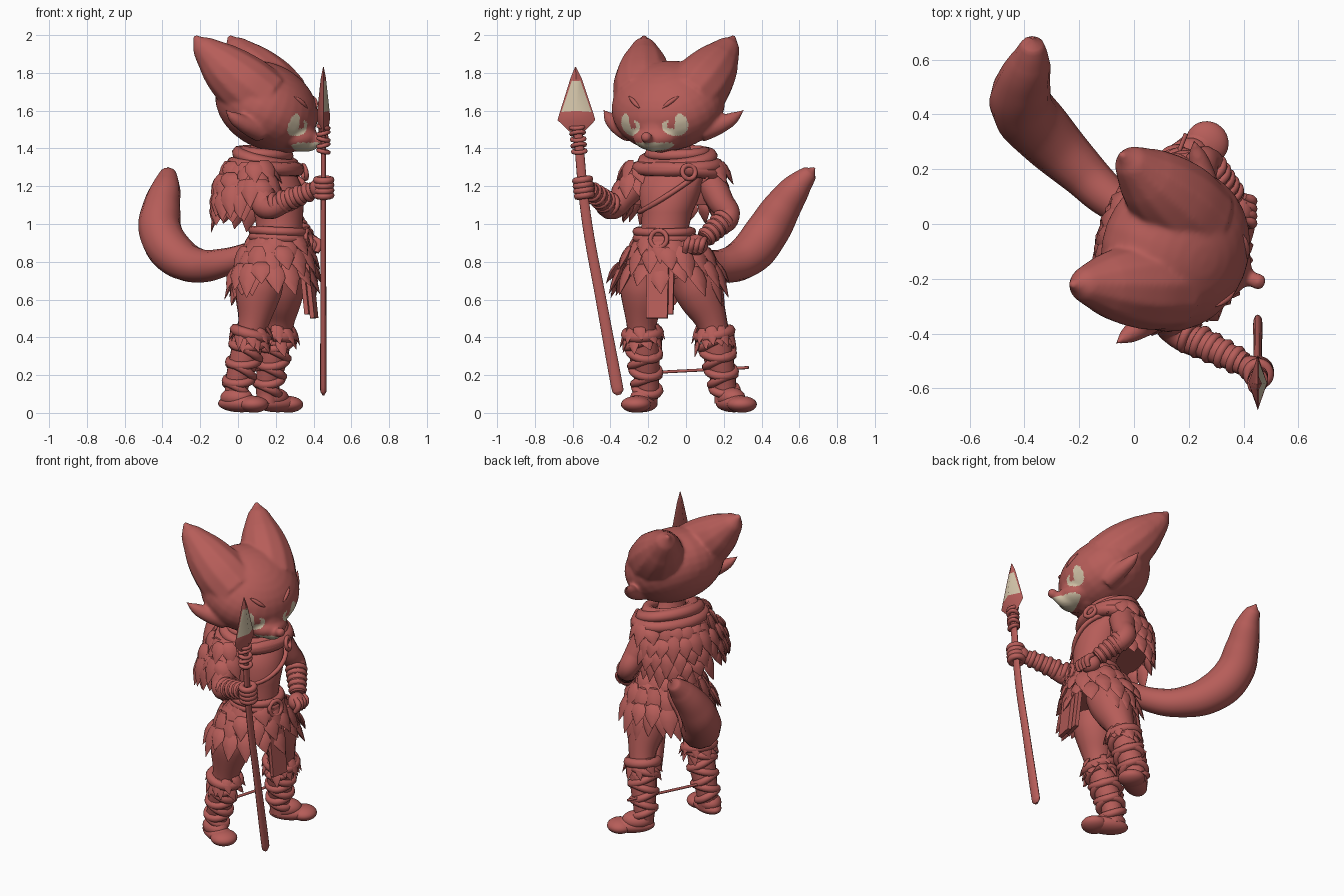
import bpy, bmesh, math, random
from mathutils import Matrix, Vector

random.seed(4)
if "Cube" in bpy.data.objects:
    bpy.data.objects.remove(bpy.data.objects["Cube"])


def material(name, rgb):
    m = bpy.data.materials.new(name)
    m.use_nodes = True
    m.diffuse_color = (*rgb, 1)
    m.node_tree.nodes["Principled BSDF"].inputs["Base Color"].default_value = (*rgb, 1)
    return m


RED = material("dusty red", (0.47, 0.11, 0.10))
CREAM = material("cream", (0.66, 0.56, 0.40))
YAW = math.radians(-21)      # the whole figure is turned a little
TURN = Matrix.Rotation(YAW, 4, 'Z')
made = []


def select(obs):
    bpy.ops.object.select_all(action='DESELECT')
    for o in obs:
        o.select_set(True)
    bpy.context.view_layer.objects.active = obs[0]


def finish(ob, name):
    ob.name = name
    ob.data.materials.clear()
    ob.data.materials.append(RED)
    made.append(ob)
    return ob


def link(name, data):
    ob = bpy.data.objects.new(name, data)
    bpy.context.collection.objects.link(ob)
    return ob


def from_bmesh(name, bm):
    bmesh.ops.recalc_face_normals(bm, faces=bm.faces)
    me = bpy.data.meshes.new(name)
    bm.to_mesh(me)
    bm.free()
    return finish(link(name, me), name)


def tube(name, pts):
    """Smooth tube through (x, y, z, radius) points."""
    cu = bpy.data.curves.new(name, 'CURVE')
    cu.dimensions, cu.bevel_depth, cu.bevel_resolution = '3D', 1, 4
    cu.use_fill_caps, cu.resolution_u = True, 8
    sp = cu.splines.new('BEZIER')
    sp.radius_interpolation = 'CARDINAL'
    sp.bezier_points.add(len(pts) - 1)
    for bp, p in zip(sp.bezier_points, pts):
        bp.co, bp.radius = p[:3], p[3]
        bp.handle_left_type = bp.handle_right_type = 'AUTO'
    ob = link(name, cu)
    select([ob])
    bpy.ops.object.convert(target='MESH')
    return finish(bpy.context.object, name)


def ball(name, loc, size, yaw=0.0, pitch=0.0):
    bpy.ops.mesh.primitive_uv_sphere_add(segments=28, ring_count=16, location=loc, rotation=(0, pitch, yaw))
    bpy.context.object.scale = size
    return finish(bpy.context.object, name)


def ring(name, loc, axis, big, small, stretch=1.0):
    """Torus around an axis, stretched sideways."""
    bpy.ops.mesh.primitive_torus_add(major_radius=big, minor_radius=small, major_segments=32, minor_segments=8)
    ob = bpy.context.object
    rot = Vector((0, 0, 1)).rotation_difference(Vector(axis)).to_matrix().to_4x4()
    ob.matrix_world = Matrix.Translation(loc) @ rot @ TURN @ Matrix.Diagonal((1, stretch, 1, 1))
    return finish(ob, name)


def oval(cx, cy, z, ru, rv, a, yaw=YAW):
    p = Vector((ru * math.cos(a), rv * math.sin(a), 0))
    return Vector((cx, cy, z)) + Matrix.Rotation(yaw, 3, 'Z') @ p


def loft(name, rings, sides=28, yaw=YAW):
    """Skin over stacked ovals (cx, cy, z, ru, rv)."""
    bm = bmesh.new()
    rows = [[bm.verts.new(oval(*r, math.tau * i / sides, yaw)) for i in range(sides)] for r in rings]
    for a, b in zip(rows, rows[1:]):
        for i in range(sides):
            j = (i + 1) % sides
            bm.faces.new((a[i], a[j], b[j], b[i]))
    bm.faces.new(rows[0])
    bm.faces.new(rows[-1])
    return from_bmesh(name, bm)


def tufts(name, rows, start=0, end=360):
    """Pointed fur locks hanging from ovals (cx, cy, z, ru, rv, count, length, flare, width)."""
    bm = bmesh.new()
    for k, (cx, cy, z, ru, rv, n, length, flare, width) in enumerate(rows):
        for i in range(n):
            a = math.radians(start + (end - start) * (i + 0.5 * (k % 2) + 0.25) / n)
            p = oval(cx, cy, z + random.uniform(-.02, .02), ru, rv, a)
            out = (p - Vector((cx, cy, p.z))).normalized()
            side = Vector((-out.y, out.x, 0))
            drop = length * random.uniform(0.75, 1.25)
            sections = []
            for s, w in ((0, .25), (.2, .45), (.45, .48), (.75, .25), (1, .02)):
                c = p + out * flare * s + side * .02 * s * s - Vector((0, 0, drop * s))
                sections.append([bm.verts.new(c + width * w * (side * math.cos(t) + out * .4 * math.sin(t)))
                                 for t in (j * math.tau / 6 for j in range(6))])
            for lo, hi in zip(sections, sections[1:]):
                for j in range(6):
                    bm.faces.new((lo[j], lo[j - 1], hi[j - 1], hi[j]))
            bm.faces.new(sections[0])
            bm.faces.new(sections[-1])
    return from_bmesh(name, bm)


# Head, built in its own frame facing +x, then turned
parts = [ball("skull", (.012, 0, 1.625), (.285, .305, .22), 0, math.radians(32)),
         tube("muzzle", [(.08, 0, 1.53, .15), (.2, 0, 1.475, .11), (.275, 0, 1.44, .055), (.33, 0, 1.452, .022)]),
         ball("jaw", (.19, 0, 1.455), (.11, .125, .07)),
         ball("nose", (.335, 0, 1.46), (.03, .032, .03))]
for s in (-1, 1):
    parts.append(tube("ear", [(.05, s * .12, 1.65, .165), (-.075, s * .172, 1.76, .158), (-.185, s * .212, 1.865, .115),
                              (-.265, s * .243, 1.95, .058), (-.3, s * .256, 1.997, .012)]))
    parts.append(tube("cheek_tuft", [(.06, s * .2, 1.49, .06), (0, s * .3, 1.53, .047), (-.04, s * .355, 1.565, .032),
                                     (-.07, s * .4, 1.605, .006)]))
select(parts)
bpy.ops.object.join()
head = bpy.context.object
bpy.ops.object.transform_apply(location=True, rotation=True, scale=True)
made = [head]
rm = head.modifiers.new("blend", 'REMESH')
rm.mode, rm.voxel_size = 'VOXEL', 0.0085
sm = head.modifiers.new("soften", 'SMOOTH')
sm.factor, sm.iterations = 0.5, 16
select([head])
bpy.ops.object.convert(target='MESH')
head = bpy.context.object
finish(head, "head")
made.pop()
head.data.materials.append(CREAM)

# Cream eyes with slanted irises, cream chin
for f in head.data.polygons:
    u, v, z = f.center
    v = abs(v)
    eye = ((v - .125) / .065) ** 2 + ((z - 1.53) / .063) ** 2 < 1 and z < 1.495 + v * .6
    iris = abs(v - .11 - (z - 1.53) * .2) < .017 and z > 1.505
    chin = z < 1.43 and u > .19 and v < .105
    f.material_index = int(u > .05 and ((eye and not iris) or chin))

# Brows laid on the forehead
brows = []
for s in (-1, 1):
    path = []
    for v, z, r in ((.065, 1.615, .004), (.09, 1.635, .011), (.12, 1.66, .01), (.14, 1.675, .003)):
        hit, loc, _, _ = head.ray_cast(Vector((1, s * v, z)), Vector((-1, 0, 0)))
        path.append((loc.x if hit else .25, s * v, z, r))
    brows.append(tube("brow", path))
for ob in [head] + brows:
    ob.matrix_world = Matrix.Translation((.14, -.09, 0)) @ TURN

# Torso, neck, belt and strap
loft("torso", [(.2, -.11, .78, .13, .16), (.215, -.115, .88, .135, .15), (.22, -.112, .97, .12, .125),
               (.215, -.1, 1.06, .13, .135), (.195, -.085, 1.17, .155, .17), (.165, -.065, 1.26, .14, .18),
               (.14, -.05, 1.33, .08, .1), (.14, -.06, 1.45, .07, .07)])
for i in range(2):
    ring("belt", (.215, -.115, .925 + .035 * i), (.05, 0, 1), .137, .024, 1.06)
ring("belt_ring", (.372, -.145, .92), (.93, -.3, .1), .045, .013)
ring("chest_strap", (.19, -.085, 1.17), (.05, -.55, .83), .168, .014, 1.15)
ring("brooch", (.35, .015, 1.275), (.93, .3, .2), .036, .013)
for k, z in enumerate((.71, .73)):
    bpy.ops.mesh.primitive_cube_add(size=1, location=(.382 - .03 * k, -.15 + .03 * k, z),
                                    rotation=(0, math.radians(-6), YAW / 2))
    cloth = finish(bpy.context.object, "front_cloth")
    cloth.scale = (.024, .115, .42)
    bv = cloth.modifiers.new("round", 'BEVEL')
    bv.width, bv.segments = .01, 2

# Scarf folds around the neck
for z, big, small, lean in ((1.265, .18, .036, -.16), (1.305, .178, .038, .1), (1.345, .155, .036, .25), (1.375, .13, .03, .1)):
    ring("scarf_fold", (.145, -.045, z), (lean, -lean * .5, 1), big - .015, small, 1.25)

# Fur mantle on shoulders and back
loft("mantle", [(.12, -.05, 1.36, .09, .12), (.1, -.06, 1.3, .15, .22), (.08, -.065, 1.2, .165, .27),
                (.06, -.065, 1.1, .15, .25)])
tufts("mantle_fur", [(.1, -.06, 1.32, .15, .21, 12, .13, .05, .11), (.085, -.06, 1.26, .165, .25, 14, .13, .055, .11),
                     (.075, -.065, 1.19, .165, .275, 14, .14, .045, .11), (.06, -.06, 1.12, .16, .25, 12, .13, .035, .105)],
      68, 292)
tufts("near_shoulder_fur", [(.1, -.23, 1.32, .07, .08, 8, .12, .06, .1), (.1, -.26, 1.25, .085, .095, 9, .13, .055, .1)])
tufts("far_shoulder_fur", [(.17, .11, 1.32, .07, .08, 8, .11, .06, .1)])

# Fur skirt
loft("skirt", [(.215, -.115, .95, .13, .14), (.2, -.105, .87, .165, .215), (.18, -.09, .76, .17, .26)])
tufts("skirt_fur", [(.21, -.11, .93, .135, .155, 13, .15, .065, .11), (.2, -.1, .87, .165, .22, 16, .16, .065, .11),
                    (.185, -.095, .79, .18, .265, 17, .15, .07, .11)])
tufts("skirt_back_fur", [(.18, -.09, .74, .165, .255, 10, .14, .045, .1)], 80, 280)

# Tail
tube("tail", [(.08, 0, .85, .06), (-.08, .09, .795, .075), (-.2, .2, .78, .09), (-.33, .33, .835, .112),
              (-.41, .43, .96, .115), (-.405, .51, 1.09, .1), (-.38, .59, 1.2, .075), (-.37, .655, 1.27, .042),
              (-.37, .68, 1.297, .006)])


# Legs with wrapped boots
def leg(label, hip, knee, ankle, foot, yaw):
    hip, knee, ankle = map(Vector, (hip, knee, ankle))
    tube(label + "_leg", [(*hip, .125), (*hip.lerp(knee, .45), .122), (*knee, .082),
                          (*knee.lerp(ankle, .5), .08), (*ankle, .062), (ankle.x, ankle.y, .05, .055)])
    shin = knee - ankle
    for i in range(6):
        c = ankle.lerp(knee, .02 + .14 * i)
        lean = Vector((.3, .25, 0)) * (-1) ** i
        ring(label + "_boot_wrap", c, shin.normalized() + lean, .064 + .004 * i, .023)
    top = ankle.lerp(knee, .86)
    ring(label + "_boot_cuff", top, shin, .085, .03)
    tufts(label + "_cuff_fur", [(top.x, top.y, top.z + .035, .08, .08, 9, .095, .04, .07),
                                (top.x, top.y, top.z - .01, .08, .08, 8, .08, .03, .065)])
    d = Vector((math.cos(yaw), math.sin(yaw), 0))
    base = Vector((*foot, 0))
    ball(label + "_foot", base + Vector((0, 0, .05)), (.135, .07, .047), yaw)
    ball(label + "_toe", base + d * .07 + Vector((0, 0, .045)), (.078, .08, .044), yaw)
    ball(label + "_instep", base - d * .03 + Vector((0, 0, .08)), (.09, .07, .055), yaw)


leg("near", (.125, -.22, .75), (.08, -.235, .47), (-.01, -.205, .12), (.02, -.235), math.radians(-25))
leg("far", (.235, .02, .75), (.215, .14, .47), (.155, .205, .12), (.21, .255), math.radians(36))
tube("thin_rod", [(0, -.15, .215, .008), (.19, .33, .24, .008)])


# Arms with wrapped forearms
def arm(label, shoulder, elbow, wrist):
    shoulder, elbow, wrist = map(Vector, (shoulder, elbow, wrist))
    tube(label + "_arm", [(*shoulder, .078), (*shoulder.lerp(elbow, .55), .07), (*elbow, .06),
                          (*elbow.lerp(wrist, .5), .054), (*wrist, .044)])
    for i in range(5):
        ring(label + "_arm_wrap", elbow.lerp(wrist, .2 + .17 * i), wrist - elbow, .05 - .003 * i, .017)


arm("spear", (.1, -.25, 1.23), (.15, -.385, 1.085), (.4, -.51, 1.18))
arm("hip", (.2, .13, 1.22), (.26, .225, 1.04), (.365, .095, .92))
ball("spear_palm", (.43, -.53, 1.19), (.054, .048, .054), math.radians(-30))
ball("hip_fist", (.385, .055, .89), (.052, .064, .055), .4)
for i in range(4):
    ring("spear_finger", (.454, -.538 - .003 * i, 1.152 + .027 * i), (0, -.15, 1), .038, .019)
    tube("hip_finger", [(.4, .1 - .027 * i, .925, .014), (.432, .085 - .027 * i, .895, .018),
                        (.415, .075 - .027 * i, .85, .014)])

# Spear with flat curved shaft, bindings and blade
shaft = tube("spear_shaft", [(0, -.355, .095, .012), (0, -.36, .115, .03), (0, -.45, .6, .028),
                             (0, -.53, 1.05, .026), (0, -.575, 1.52, .024)])
shaft.location.x, shaft.scale.x = .452, .55
for i in range(5):
    ring("spear_binding", (.452, -.565 - .003 * i, 1.385 + .032 * i), (.25 * (-1) ** i, -.1, 1), .026, .012, 1.2)
blade = loft("spear_blade", [(.452, -.578, 1.49, .025, .04), (.452, -.58, 1.55, .034, .1), (.452, -.58, 1.585, .034, .09),
                             (.452, -.582, 1.77, .014, .03), (.452, -.585, 1.83, .002, .003)], 4, 0)
blade.data.materials.append(CREAM)
bm = bmesh.new()
bm.from_mesh(blade.data)
front = [f for f in bm.faces if f.normal.x > .5 and 1.6 < f.calc_center_median().z < 1.75]
bmesh.ops.inset_region(bm, faces=front, thickness=.014)
for f in front:
    f.material_index = 1
bm.to_mesh(blade.data)
bm.free()

select(made)
bpy.ops.object.shade_smooth_by_angle(angle=math.radians(50))
